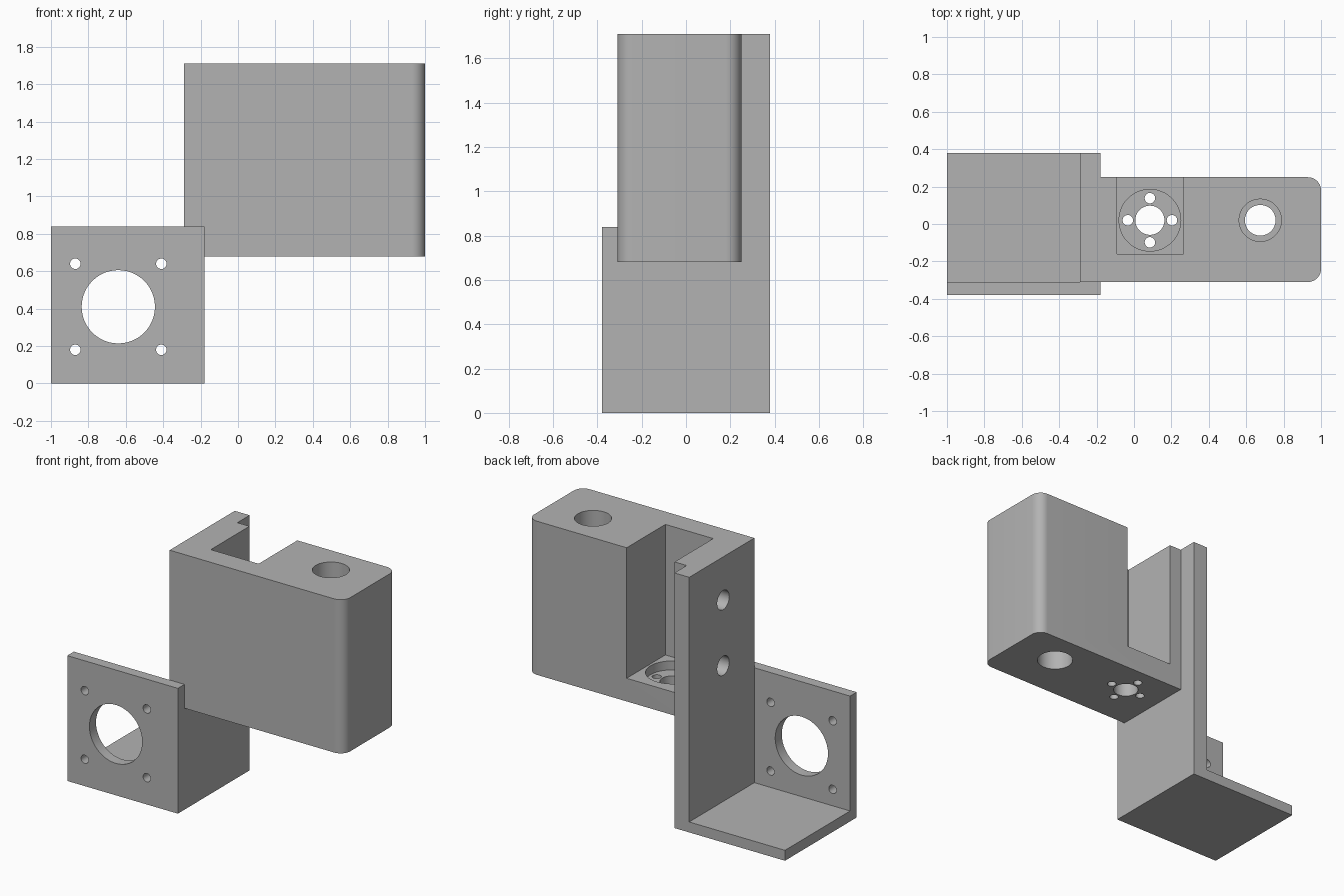
import bpy
import bmesh
from math import radians
from mathutils import Matrix, Vector

if "Cube" in bpy.data.objects:
    bpy.data.objects.remove(bpy.data.objects["Cube"], do_unlink=True)

grey = bpy.data.materials.new("plain_grey")
grey.use_nodes = True
GREY = (0.45, 0.45, 0.45, 1)
grey.diffuse_color = GREY
grey.node_tree.nodes["Principled BSDF"].inputs["Base Color"].default_value = GREY


def add_object(name, bm):
    mesh = bpy.data.meshes.new(name)
    bm.to_mesh(mesh)
    bm.free()
    mesh.materials.append(grey)
    obj = bpy.data.objects.new(name, mesh)
    bpy.context.collection.objects.link(obj)
    return obj


def box(name, low, high, round_radius=0):
    """Box between two corners; optionally rounds its upright +x edges."""
    low, high = Vector(low), Vector(high)
    bm = bmesh.new()
    bmesh.ops.create_cube(bm, size=1)
    for v in bm.verts:
        v.co = (low + high) / 2 + v.co * (high - low)
    if round_radius:
        edges = [e for e in bm.edges if all(v.co.x > high.x - 0.001 for v in e.verts)
                 and abs(e.verts[0].co.z - e.verts[1].co.z) > 0.1]
        bmesh.ops.bevel(bm, geom=edges, offset=round_radius, segments=10,
                        profile=0.5, affect='EDGES')
    return add_object(name, bm)


def rod(center, radius, length, axis='Z'):
    """Round cutter centred on a point."""
    turn = {'X': Matrix.Rotation(radians(90), 4, 'Y'),
            'Y': Matrix.Rotation(radians(90), 4, 'X'),
            'Z': Matrix.Identity(4)}[axis]
    bm = bmesh.new()
    bmesh.ops.create_cone(bm, cap_ends=True, segments=48, radius1=radius, radius2=radius,
                          depth=length, matrix=Matrix.Translation(center) @ turn)
    return add_object("cutter", bm)


def cut(obj, cutters):
    for c in cutters:
        mod = obj.modifiers.new("cut", 'BOOLEAN')
        mod.operation = 'DIFFERENCE'
        mod.solver = 'EXACT'
        mod.object = c
        c.hide_render = True
    bpy.context.view_layer.update()
    result = bpy.data.meshes.new_from_object(obj.evaluated_get(bpy.context.evaluated_depsgraph_get()))
    obj.modifiers.clear()
    obj.data = result
    for c in cutters:
        bpy.data.objects.remove(c, do_unlink=True)


# Main dimensions
LEFT, WALL_IN, WALL_OUT = -1.0, -0.29, -0.18
FRONT, INNER, BACK = -0.38, -0.31, 0.38
PLATE_TOP, BLOCK_BOTTOM, TOP = 0.84, 0.68, 1.71
FLOOR = 0.835
AXIS_Y = 0.02

# Motor bracket: base, front plate and tall wall
base_plate = box("base_plate", (LEFT, INNER, 0), (WALL_OUT, BACK, 0.07))
motor_plate = box("motor_plate", (LEFT, FRONT, 0), (WALL_OUT, INNER, PLATE_TOP))
mount_wall = box("mount_wall", (WALL_IN, INNER, 0.07), (WALL_OUT, BACK, TOP))

# Motor opening with four screw holes
mx, mz, spacing = -0.64, 0.41, 0.23
holes = [rod((mx, INNER, mz), 0.196, 0.4, 'Y')]
for sx in (-1, 1):
    for sz in (-1, 1):
        holes.append(rod((mx + sx * spacing, INNER, mz + sz * spacing), 0.028, 0.4, 'Y'))
cut(motor_plate, holes)

# Two screw holes in the wall
cut(mount_wall, [rod((WALL_IN, AXIS_Y, z), 0.064, 0.4, 'X') for z in (0.98, 1.42)])

# Carriage block with pocket open to the back and the top
carriage = box("carriage_block", (WALL_OUT, INNER, BLOCK_BOTTOM), (1, 0.25, TOP), 0.07)
nx, rx = 0.085, 0.675
cutters = [box("cutter", (-0.09, -0.16, FLOOR), (0.265, 0.6, TOP + 0.3))]

# Nut seat: shallow recess, lead screw hole and four small holes
cutters.append(rod((nx, AXIS_Y, FLOOR), 0.165, 0.12))
cutters.append(rod((nx, AXIS_Y, BLOCK_BOTTOM), 0.078, 0.6))
for dx, dy in ((1, 0), (-1, 0), (0, 1), (0, -1)):
    cutters.append(rod((nx + dx * 0.118, AXIS_Y + dy * 0.118, BLOCK_BOTTOM), 0.028, 0.6))

# Guide rod bore, wider at both ends
cutters.append(rod((rx, AXIS_Y, 1.2), 0.082, 2))
for z in (BLOCK_BOTTOM, TOP):
    cutters.append(rod((rx, AXIS_Y, z), 0.113, 0.6))
cut(carriage, cutters)

# Smooth rounds and bores, keeping edges sharp
bpy.ops.object.select_all(action='DESELECT')
for obj in (base_plate, motor_plate, mount_wall, carriage):
    obj.select_set(True)
    bpy.context.view_layer.objects.active = obj
bpy.ops.object.shade_smooth_by_angle(angle=radians(30))
